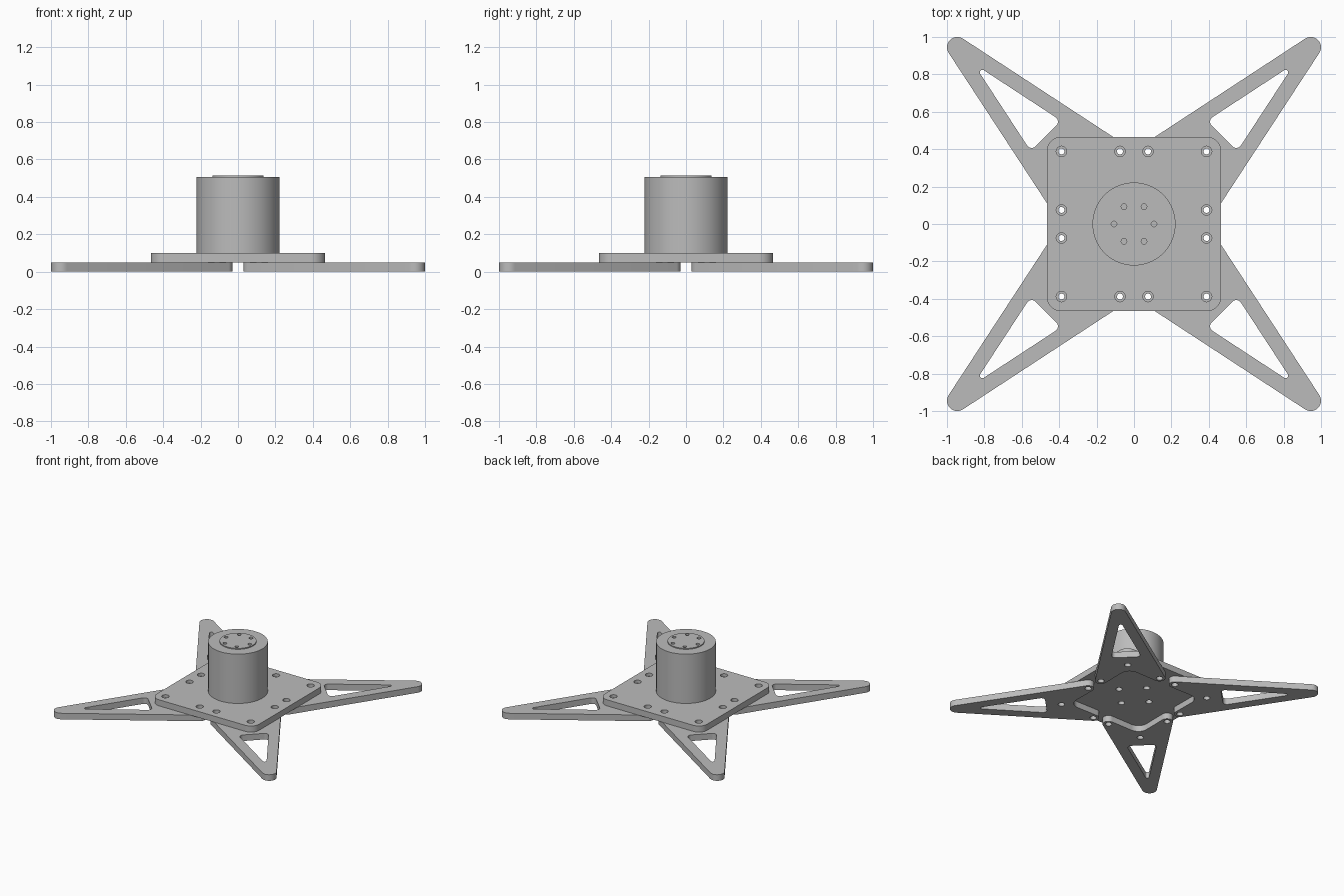
import bpy, bmesh, math
from mathutils import Vector

cube = bpy.data.objects.get("Cube")
if cube:
    bpy.data.objects.remove(cube, do_unlink=True)

metal = bpy.data.materials.new("grey metal")
metal.use_nodes = True
grey = (0.5, 0.5, 0.5, 1)
metal.diffuse_color = grey
metal.node_tree.nodes["Principled BSDF"].inputs["Base Color"].default_value = grey


def circle(x, y, r, n=24):
    return [(x + r * math.cos(math.tau * i / n), y + r * math.sin(math.tau * i / n))
            for i in range(n)]


def belt(discs, steps=12):
    """Counter-clockwise outline running tangent round discs; negative radius = inward fillet."""
    normals = []
    for i, (x, y, r) in enumerate(discs):
        x2, y2, r2 = discs[(i + 1) % len(discs)]
        d = Vector((x2 - x, y2 - y))
        s = (r - r2) / d.length
        u = d.normalized()
        n = s * u + math.sqrt(1 - s * s) * Vector((u.y, -u.x))
        normals.append(math.atan2(n.y, n.x))
    points = []
    for i, (x, y, r) in enumerate(discs):
        start = normals[i - 1]
        turn = (normals[i] - start + math.pi) % math.tau - math.pi
        for k in range(steps + 1):
            a = start + turn * k / steps
            points.append((x + r * math.cos(a), y + r * math.sin(a)))
    return points


def smooth(mesh):
    mesh.shade_smooth()
    mesh.set_sharp_from_angle(angle=math.radians(30))


def slab(name, loops, bottom, top):
    """Flat solid from an outline and hole loops."""
    bm = bmesh.new()
    edges = []
    for loop in loops:
        vs = [bm.verts.new((x, y, bottom)) for x, y in loop]
        edges += [bm.edges.new((vs[i - 1], vs[i])) for i in range(len(vs))]
    bmesh.ops.triangle_fill(bm, edges=edges, use_beauty=True, normal=(0, 0, 1))
    ext = bmesh.ops.extrude_face_region(bm, geom=bm.faces[:] + bm.edges[:] + bm.verts[:],
                                        use_keep_orig=True)
    moved = [g for g in ext["geom"] if isinstance(g, bmesh.types.BMVert)]
    bmesh.ops.translate(bm, verts=moved, vec=(0, 0, top - bottom))
    bmesh.ops.recalc_face_normals(bm, faces=bm.faces[:])
    mesh = bpy.data.meshes.new(name)
    bm.to_mesh(mesh)
    bm.free()
    mesh.materials.append(metal)
    smooth(mesh)
    obj = bpy.data.objects.new(name, mesh)
    bpy.context.scene.collection.objects.link(obj)
    return obj


def cut(obj, centres, radius, bottom, top):
    """Drill blind holes into a solid."""
    cutter = slab("cutter", [circle(x, y, radius) for x, y in centres], bottom, top)
    mod = obj.modifiers.new("holes", "BOOLEAN")
    mod.operation, mod.solver, mod.object = "DIFFERENCE", "EXACT", cutter
    graph = bpy.context.evaluated_depsgraph_get()
    mesh = bpy.data.meshes.new_from_object(obj.evaluated_get(graph))
    obj.modifiers.clear()
    obj.data = mesh
    smooth(mesh)
    bpy.data.objects.remove(cutter, do_unlink=True)


# Four flat legs, each an arrow shape with a triangular opening and three bolt holes
FAR, NEAR = 0.388, 0.075
leg_bolts = [(FAR, FAR), (FAR, NEAR), (NEAR, FAR)]
leg_outline = belt([(FAR, NEAR, 0.045), (0.945, 0.945, 0.055),
                    (NEAR, FAR, 0.045), (0.265, 0.265, -0.08)])
leg_window = belt([(0.547, 0.437, 0.03), (0.81, 0.81, 0.014), (0.437, 0.547, 0.03)])
leg = slab("leg_back_left", [leg_outline, leg_window]
           + [circle(x, y, 0.025) for x, y in leg_bolts], 0, 0.05)
for i, corner in enumerate(("back_right", "front_right", "front_left"), 1):
    other = bpy.data.objects.new("leg_" + corner, leg.data)
    other.rotation_euler.z = i * math.pi / 2
    bpy.context.scene.collection.objects.link(other)

# Square mounting plate with counterbored bolt holes and four holes under the drum
C = 0.39
plate_outline = belt([(C, -C, 0.076), (C, C, 0.076), (-C, C, 0.076), (-C, -C, 0.076)])
bolts = sorted({(sx * x, sy * y) for x, y in leg_bolts for sx in (1, -1) for sy in (1, -1)})
drum_bolts = circle(0, 0, 0.147, 4)
plate = slab("mounting_plate", [plate_outline]
             + [circle(x, y, 0.016) for x, y in bolts]
             + [circle(x, y, 0.025) for x, y in drum_bolts], 0.05, 0.1)
cut(plate, bolts, 0.028, 0.075, 0.12)

# Central drum with a thin raised cap and six bolt holes
cap_bolts = circle(0, 0, 0.107, 6)
drum = slab("drum", [circle(0, 0, 0.222, 96)], 0.1, 0.505)
cut(drum, cap_bolts, 0.015, 0.45, 0.55)
slab("drum_cap", [circle(0, 0, 0.137, 72)]
     + [circle(x, y, 0.015) for x, y in cap_bolts], 0.505, 0.513)
